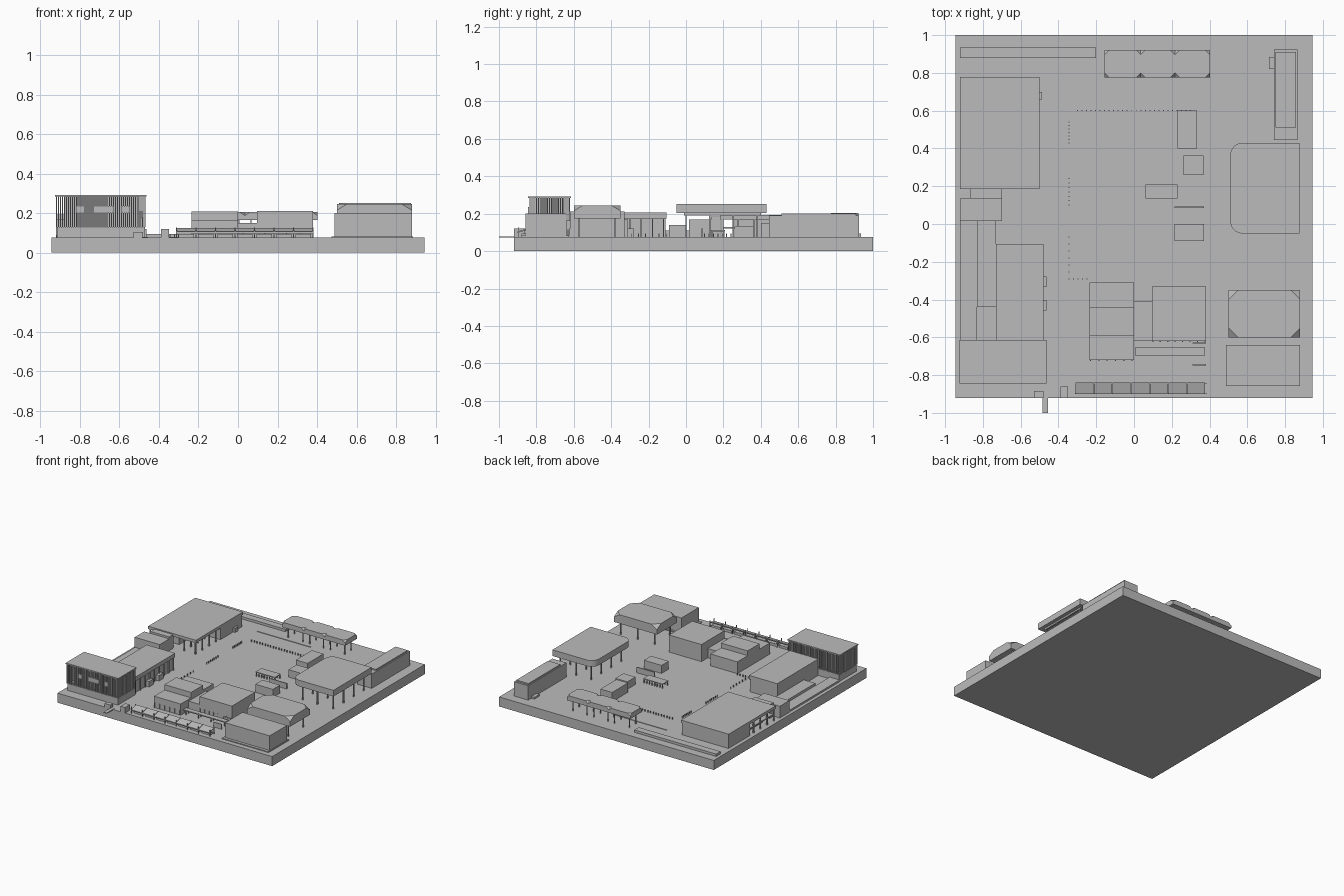
import bpy
import bmesh
from mathutils import Vector

default_cube = bpy.data.objects.get("Cube")
if default_cube:
    bpy.data.objects.remove(default_cube, do_unlink=True)

stone = bpy.data.materials.new("plain_grey")
stone.use_nodes = True
grey = (0.5, 0.5, 0.5, 1)
stone.diffuse_color = grey
stone.node_tree.nodes["Principled BSDF"].inputs["Base Color"].default_value = grey

GROUND = 0.076


def add_block(bm, xs, ys, zs):
    """Add one axis-aligned block to the mesh and return its vertices."""
    verts = bmesh.ops.create_cube(bm, size=1)["verts"]
    for v in verts:
        v.co = [lim[0] if c < 0 else lim[1] for c, lim in zip(v.co, (xs, ys, zs))]
    return verts


def finish(name, bm):
    bmesh.ops.recalc_face_normals(bm, faces=bm.faces)
    mesh = bpy.data.meshes.new(name)
    bm.to_mesh(mesh)
    bm.free()
    mesh.materials.append(stone)
    obj = bpy.data.objects.new(name, mesh)
    bpy.context.collection.objects.link(obj)
    return obj


def box(name, xs, ys, top, bottom=GROUND):
    bm = bmesh.new()
    add_block(bm, xs, ys, (bottom, top))
    return finish(name, bm)


def spread(start, end, count):
    return [start + (end - start) * i / (count - 1) for i in range(count)]


def posts(name, points, top, bottom=GROUND, width=0.006):
    """A set of square posts joined in one object."""
    bm = bmesh.new()
    r = width / 2
    for x, y in points:
        add_block(bm, (x - r, x + r), (y - r, y + r), (bottom, top))
    return finish(name, bm)


def grid(xs, ys):
    return [(x, y) for x in xs for y in ys]


def clipped_roof(name, xs, ys, bottom, top, cut, drop):
    """A roof slab whose top corners slope down."""
    bm = bmesh.new()
    add_block(bm, xs, ys, (bottom, top))
    for x, sx in zip(xs, (-1, 1)):
        for y, sy in zip(ys, (-1, 1)):
            normal = Vector((sx / cut, sy / cut, 1 / drop))
            point = Vector((x - sx * cut, y, top))
            geom = bm.verts[:] + bm.edges[:] + bm.faces[:]
            bmesh.ops.bisect_plane(bm, geom=geom, plane_co=point,
                                   plane_no=normal, clear_outer=True)
            bmesh.ops.holes_fill(bm, edges=[e for e in bm.edges if e.is_boundary])
    return finish(name, bm)


# Ground slab with the entrance ramp
box("ground_slab", (-.945, .945), (-.92, 1), GROUND, 0)
box("entrance_ramp", (-.485, -.455), (-1, -.9), GROUND + .003, GROUND - .003)
box("entrance_step", (-.53, -.48), (-.92, -.885), .105)
box("ticket_booth", (-.39, -.35), (-.92, -.86), .12)
box("back_wall", (-.92, -.2), (.88, .935), .095)
box("back_curb", (-.37, .1), (.765, .775), .08)

# Great hall: closed at the back, open colonnade at the front
box("great_hall_roof", (-.92, -.5), (.185, .777), .193, .17)
box("great_hall_body", (-.915, -.505), (.5, .772), .17)
box("great_hall_inner_wall", (-.86, -.7), (.26, .5), .17)
posts("great_hall_columns", grid(spread(-.91, -.51, 5), spread(.195, .45, 4)), .17, width=.009)
box("great_hall_gallery", (-.91, -.86), (.2, .5), .13, .122)
box("great_hall_door", (-.505, -.488), (.66, .7), .11)

# Link buildings on the left edge
box("link_house", (-.92, -.7), (.015, .135), .17)
box("link_passage", (-.865, -.7), (.135, .185), .185)
box("outer_terrace", (-.918, -.83), (-.62, .015), .09)
box("inner_terrace", (-.83, -.73), (-.44, .015), .11)

# Long hall with door boxes
box("long_hall_body", (-.73, -.49), (-.62, -.11), .18)
box("long_hall_roof", (-.73, -.48), (-.62, -.105), .207, .175)
for side, y in (("front", -.43), ("back", -.305)):
    box("long_hall_door_" + side, (-.49, -.463), (y - .028, y + .028), .12)
posts("long_hall_columns", [(-.483, y) for y in spread(-.6, -.12, 9)], .18)

# Slatted pavilion
box("pavilion_base", (-.915, -.47), (-.84, -.62), .13)
box("pavilion_core", (-.88, -.5), (-.81, -.65), .285, .13)
box("pavilion_roof", (-.925, -.462), (-.845, -.615), .293, .284)
slats = grid(spread(-.918, -.47, 46), (-.838, -.622))
slats += grid((-.918, -.47), spread(-.838, -.622, 23))
posts("pavilion_slats", slats, .285, .13, width=.005)
for label, x, half in (("left", -.57, .018), ("middle", -.68, .048), ("right", -.8, .018)):
    box("pavilion_window_" + label, (x - half, x + half), (-.844, -.838), .235, .2)

# Central shops
box("shop_front", (-.235, 0), (-.72, -.59), .165)
box("shop_middle", (-.235, 0), (-.59, -.44), .208)
box("shop_back", (-.235, 0), (-.44, -.31), .17)
box("shop_link", (0, .095), (-.62, -.41), .15)
box("market_hall", (.095, .38), (-.62, -.33), .212)
posts("shop_pilasters", [(x, -.722) for x in spread(-.23, -.01, 6)], .115)
posts("market_pilasters", [(x, -.622) for x in spread(.1, .375, 8)], .12)
box("shop_walkway_roof", (.005, .375), (-.695, -.655), .113, .105)
posts("shop_walkway_posts", grid((.025, .135, .245, .365), (-.69, -.66)), .115)
for y in (-.63, -.745):
    box("market_rail", (.31, .38), (y - .003, y + .003), .115)

# Row of front stalls with sloping awnings
stall_edges = spread(-.31, .38, 8)
for left, right in zip(stall_edges, stall_edges[1:]):
    awning = box("stall_awning", (left, right - .003), (-.9, -.84), .106, .098)
    for v in awning.data.vertices:
        v.co.z += .018 if v.co.y > -.87 else 0
    box("stall_counter", (left + .01, right - .01), (-.88, -.85), .095)
posts("stall_posts", grid(stall_edges, (-.897, -.845)), .128, width=.005)

# Front corner house on a low plinth
box("corner_plinth", (.474, .885), (-.88, -.625), .083)
box("corner_house", (.488, .88), (-.858, -.64), .2)

# Canopy with sloping corners
clipped_roof("corner_canopy", (.5, .88), (-.6, -.35), .175, .245, .05, .03)
posts("corner_canopy_columns", grid((.54, .69, .84), (-.57, -.38)), .18, width=.008)

# Wide canopy rounded on its inner side
bm = bmesh.new()
add_block(bm, (.51, .875), (-.05, .43), (.203, .252))
inner, outer = [], []
for e in bm.edges:
    a, b = e.verts
    if abs(a.co.z - b.co.z) > .01:
        (inner if a.co.x < .6 else outer).append(e)
bmesh.ops.bevel(bm, geom=inner, offset=.065, segments=8, profile=.5, affect='EDGES')
finish("wide_canopy", bm)
posts("wide_canopy_columns", grid((.57, .7, .84), spread(0, .38, 4)), .205, width=.008)
for x in (.57, .84):
    box("wide_canopy_beam", (x - .006, x + .006), (-.01, .4), .203, .19)

# Side hall and its small porch
box("side_hall", (.742, .865), (.445, .925), .19)
box("side_hall_roof_plate", (.75, .857), (.51, .91), .2, .19)
box("side_porch", (.715, .742), (.82, .885), .09)

# Three back canopies in a row
canopy_edges = (-.155, .035, .217, .402)
for left, right in zip(canopy_edges, canopy_edges[1:]):
    clipped_roof("back_canopy", (left, right), (.775, .922), .165, .205, .025, .018)
    posts("back_canopy_columns", grid((left + .03, right - .03), (.81, .89)), .17)

# Kiosks on the square
box("kiosk_long", (.23, .333), (.4, .6), .15)
box("kiosk_square", (.262, .368), (.26, .362), .135)
box("kiosk_front", (.215, .37), (-.09, 0), .14)
box("kiosk_screen", (.215, .37), (.084, .092), .12)

# Slatted table frame
box("table_top", (.06, .23), (.135, .208), .112, .106)
posts("table_legs", grid(spread(.065, .225, 8), (.14, .203)), .108)

# Bollards around the square
bollards = [(x, .6) for x in spread(-.3, .3, 26)]
bollards += [(x, -.29) for x in spread(-.345, -.25, 5)]
for start, end in ((.43, .54), (.1, .24), (-.29, -.07)):
    bollards += [(-.345, y) for y in spread(start, end, 7)]
posts("bollards", bollards, .094, width=.005)
